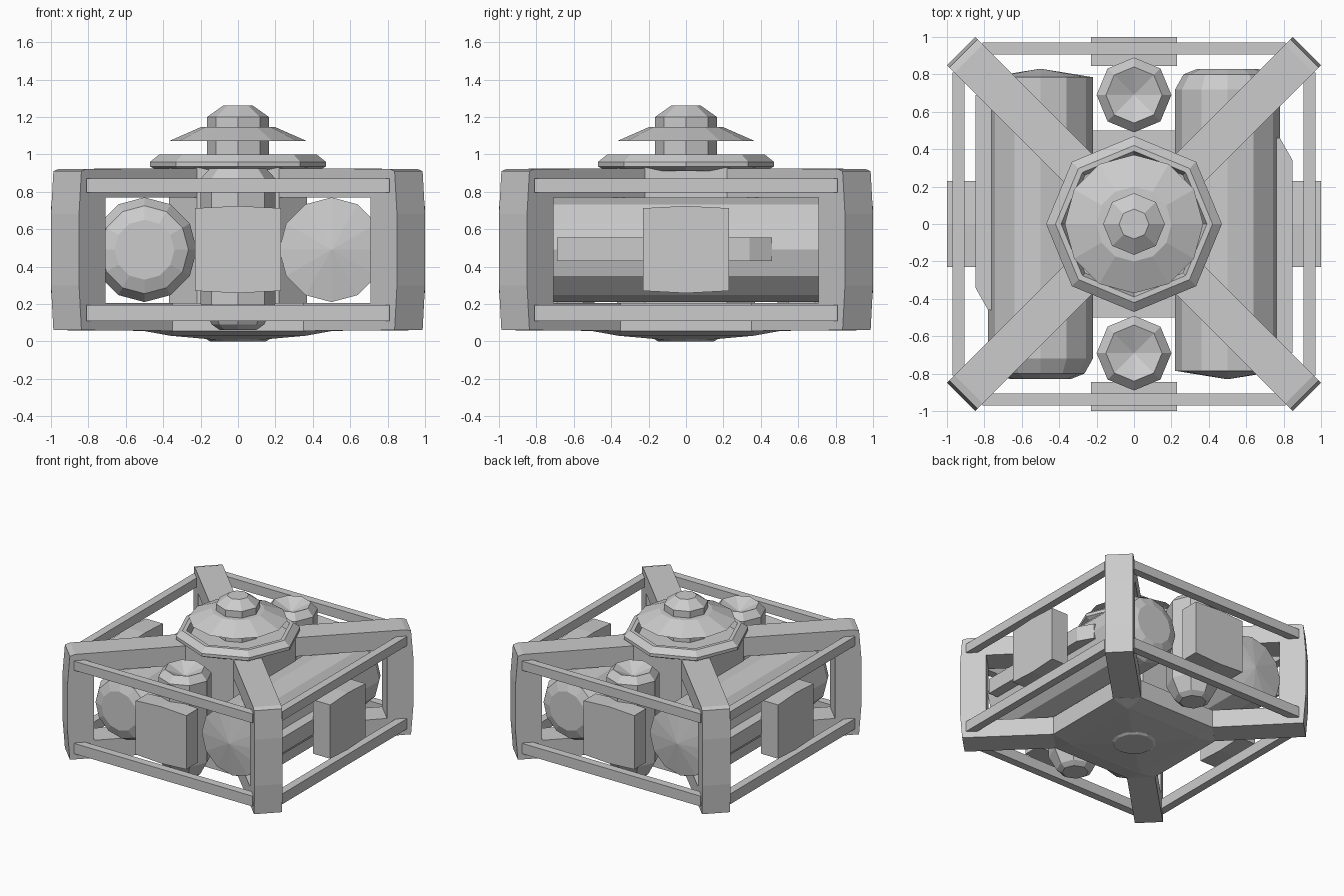
import bpy, bmesh
from math import pi, cos, sin, sqrt
from mathutils import Matrix, Vector

if "Cube" in bpy.data.objects:
    bpy.data.objects.remove(bpy.data.objects["Cube"])

grey = bpy.data.materials.new("light grey metal")
grey.use_nodes = True
grey.diffuse_color = (0.6, 0.6, 0.6, 1)
grey.node_tree.nodes["Principled BSDF"].inputs["Base Color"].default_value = (0.6, 0.6, 0.6, 1)


def finish(name, bm, matrix=Matrix()):
    bmesh.ops.remove_doubles(bm, verts=bm.verts, dist=0.0005)
    bmesh.ops.transform(bm, matrix=matrix, verts=bm.verts)
    bmesh.ops.recalc_face_normals(bm, faces=bm.faces)
    mesh = bpy.data.meshes.new(name)
    bm.to_mesh(mesh)
    bm.free()
    mesh.materials.append(grey)
    obj = bpy.data.objects.new(name, mesh)
    bpy.context.collection.objects.link(obj)
    return obj


def loft(name, rings, matrix=Matrix()):
    """Skin a stack of equal-length rings and cap both ends."""
    bm = bmesh.new()
    loops = [[bm.verts.new(p) for p in ring] for ring in rings]
    n = len(loops[0])
    for low, high in zip(loops, loops[1:]):
        for i in range(n):
            j = (i + 1) % n
            bm.faces.new((low[i], low[j], high[j], high[i]))
    bm.faces.new(loops[0])
    bm.faces.new(loops[-1])
    return finish(name, bm, matrix)


def lathe(name, profile, sides, matrix=Matrix()):
    """Turn a (radius, height) profile round z."""
    step = 2 * pi / sides
    rings = [[(max(r, 0.002) * cos(i * step), max(r, 0.002) * sin(i * step), z)
              for i in range(sides)] for r, z in profile]
    return loft(name, rings, matrix)


def box(name, low, high, matrix=Matrix()):
    bm = bmesh.new()
    bmesh.ops.create_cube(bm, size=1)
    low, high = Vector(low), Vector(high)
    place = Matrix.Translation((low + high) / 2) @ Matrix.Diagonal((*(high - low), 1))
    return finish(name, bm, matrix @ place)


def extrude(name, outline, half, matrix=Matrix()):
    """Thicken an (x, z) outline along y."""
    return loft(name, [[(x, y, z) for x, z in outline] for y in (-half, half)], matrix)


def cut_square(side, short, z):
    """Square ring with its corners cut, so the arms meet flat faces."""
    pts = [(side, -short), (side, short), (short, side), (-short, side),
           (-side, short), (-side, -short), (-short, -side), (short, -side)]
    return [(x, y, z) for x, y in pts]


# Central body: lower hub, column and shallow bottom plates
loft("lower_hub", [cut_square(0.35, 0.34, 0.028), cut_square(0.5, 0.35, 0.055),
                   cut_square(0.5, 0.35, 0.205)])
loft("central_column", [cut_square(0.37, 0.22, z) for z in (0.1, 0.94)])
loft("bottom_plate", [cut_square(0.08, 0.07, 0.005), cut_square(0.35, 0.345, 0.029)])
lathe("bottom_disc", [(0.15, 0), (0.17, 0.012), (0.17, 0.03)], 12)

# Turret: open collar, neck, sloping hood and knob
lathe("turret_collar", [(0.42, 0.91), (0.47, 0.935), (0.47, 0.96), (0.42, 1.0),
                        (0.39, 1.0), (0.37, 0.945), (0, 0.945)], 8)
lathe("turret_neck", [(0.165, 0.92), (0.165, 1.12)], 8)
lathe("turret_hood", [(0, 1.075), (0.37, 1.07), (0.2, 1.145), (0, 1.15)], 12)
lathe("turret_knob", [(0.165, 1.13), (0.165, 1.2), (0.08, 1.26)], 8)

# Four C-shaped corner frames on the diagonals
frame = [(0.36, 0.055), (1.29, 0.06), (1.308, 0.3), (1.308, 0.68), (1.29, 0.91),
         (1.25, 0.922), (0.36, 0.925), (0.36, 0.77), (1.108, 0.77), (1.108, 0.205),
         (0.36, 0.205)]
for i, place in enumerate(("back_left", "back_right", "front_right", "front_left")):
    extrude("corner_frame_" + place, frame, 0.106, Matrix.Rotation(pi / 4 + i * pi / 2, 4, "Z"))

# Rails and a box on every side
for i, place in enumerate(("front", "left", "back", "right")):
    turn = Matrix.Rotation(i * pi / 2, 4, "Z")
    box("lower_rail_" + place, (-0.81, -0.97, 0.11), (0.81, -0.905, 0.195), turn)
    box("upper_rail_" + place, (-0.81, -0.97, 0.795), (0.81, -0.905, 0.87), turn)
    half = [(-0.23, 0.27), (0, 0.258), (0.23, 0.27), (0.23, 0.712), (0, 0.724), (-0.23, 0.712)]
    extrude("side_box_" + place, half, 0.077, turn @ Matrix.Translation((0, -0.922, 0)))

# Paired parts, repeated by a half turn
lying = [(0, -0.83), (0.28, -0.785), (0.28, 0.72), (0.235, 0.8), (0.16, 0.83)]
upright = [(0.1, 0.062), (0.14, 0.09), (0.2, 0.2), (0.2, 0.87), (0.15, 0.925), (0, 0.86)]
strip = [(0.7, -0.69), (0.848, -0.69), (0.848, 0.34), (0.78, 0.46), (0.7, 0.46)]
for i, (side, end) in enumerate((("left", "front"), ("right", "back"))):
    turn = Matrix.Rotation(i * pi, 4, "Z")
    lathe("long_tank_" + side, lying, 12,
          turn @ Matrix.Translation((0.5, 0, 0.49)) @ Matrix.Rotation(-pi / 2, 4, "X"))
    lathe("upright_tank_" + end, upright, 8, turn @ Matrix.Translation((0, -0.69, 0)))
    loft("tank_strip_" + side, [[(x, y, z) for x, y in strip] for z in (0.43, 0.555)], turn)
